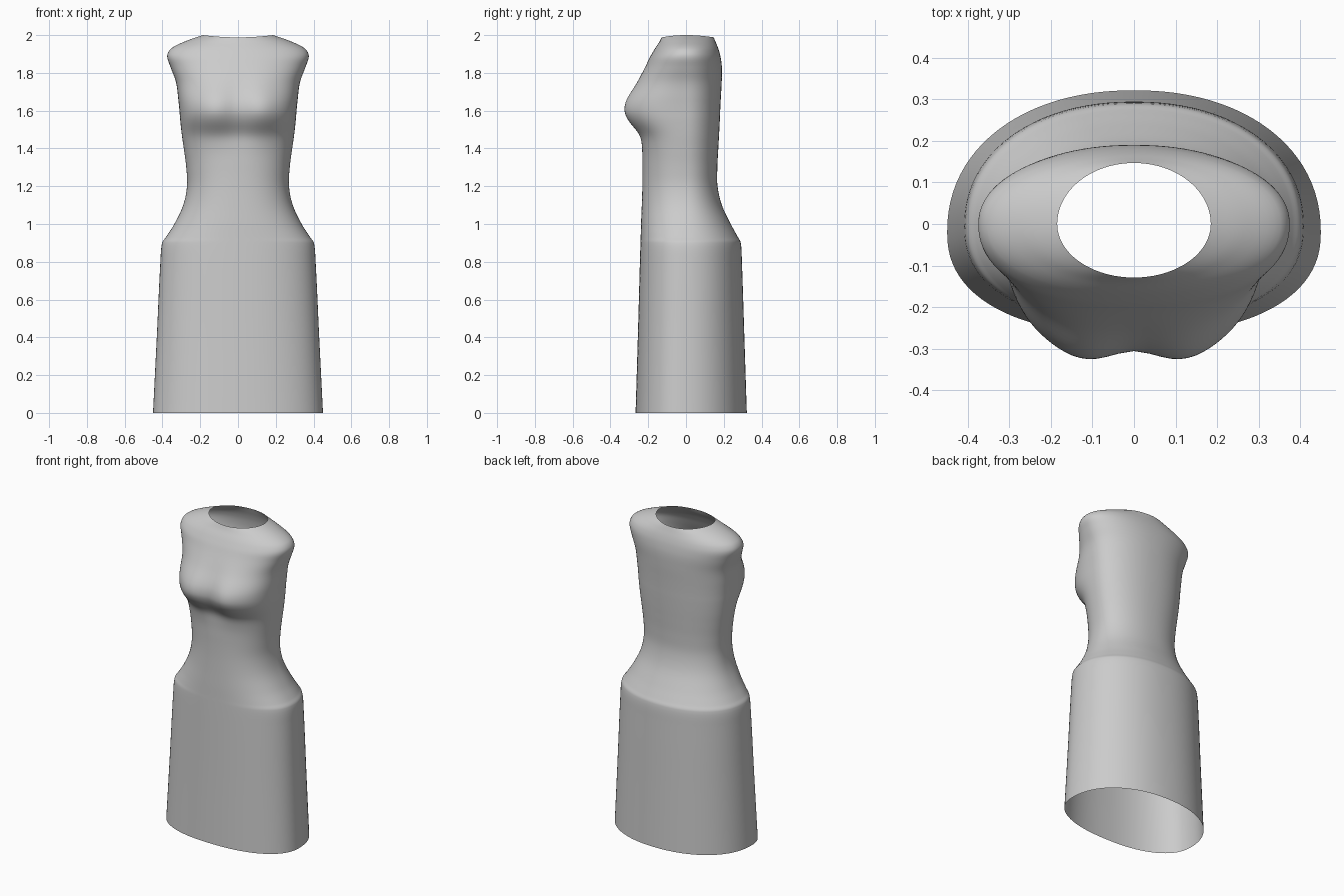
import bpy, math

if "Cube" in bpy.data.objects:
    bpy.data.objects.remove(bpy.data.objects["Cube"])

# Body sections: height, half width, front y, back y
ROWS = [
    (0.00, 0.450, -0.267, 0.322),
    (0.40, 0.430, -0.255, 0.309),
    (0.80, 0.411, -0.244, 0.296),
    (0.90, 0.402, -0.241, 0.290),
    (0.93, 0.382, -0.240, 0.275),
    (1.00, 0.337, -0.238, 0.237),
    (1.10, 0.290, -0.234, 0.190),
    (1.20, 0.270, -0.231, 0.167),
    (1.30, 0.274, -0.231, 0.166),
    (1.40, 0.287, -0.235, 0.171),
    (1.47, 0.297, -0.250, 0.175),
    (1.55, 0.306, -0.307, 0.179),
    (1.60, 0.310, -0.325, 0.181),
    (1.66, 0.316, -0.314, 0.184),
    (1.75, 0.328, -0.262, 0.189),
    (1.83, 0.357, -0.218, 0.190),
    (1.89, 0.375, -0.188, 0.182),
    (1.93, 0.353, -0.167, 0.172),
    (1.97, 0.272, -0.143, 0.158),
    (2.00, 0.185, -0.129, 0.147),
]
SEG, STEPS = 96, 5


def smooth_rows(rows):
    """Cubic interpolation of the sections along their side outline."""
    u = [0.0]
    for a, b in zip(rows, rows[1:]):
        u.append(u[-1] + math.hypot(b[0] - a[0], b[1] - a[1]))
    last = len(rows) - 1

    def slope(i, k):
        lo, hi = max(i - 1, 0), min(i + 1, last)
        return (rows[hi][k] - rows[lo][k]) / (u[hi] - u[lo])

    out = []
    for i in range(last):
        h = u[i + 1] - u[i]
        for s in range(STEPS):
            t = s / STEPS
            h00, h10 = 2*t**3 - 3*t*t + 1, t**3 - 2*t*t + t
            h01, h11 = 3*t*t - 2*t**3, t**3 - t*t
            out.append([h00*rows[i][k] + h10*h*slope(i, k)
                        + h01*rows[i + 1][k] + h11*h*slope(i + 1, k) for k in range(4)])
    out.append(list(rows[-1]))
    return out


def bell(v, mid, width):
    return math.exp(-((v - mid) / width) ** 2)


def ring(z, w, front, back):
    """Rounded oval, flatter at the bust, with a centre hollow there."""
    cy = -0.02 + 0.02 * min(z / 1.2, 1)
    bust = bell(z, 1.6, 0.14)
    neck = max(0, (z - 1.88) / 0.12)
    pts = []
    for i in range(SEG):
        a = 2 * math.pi * i / SEG
        c, s = math.cos(a), math.sin(a)
        n = (2.3 + 0.3 * bust if s < 0 else 2.15) * (1 - neck) + 2.0 * neck
        x = w * math.copysign(abs(c) ** (2 / n), c)
        depth = (cy - front) if s < 0 else (back - cy)
        y = cy + depth * math.copysign(abs(s) ** (2 / n), s)
        if s < 0:
            lobes = bell(abs(x), 0.13, 0.08) * 0.012 - bell(x, 0, 0.075) * 0.02
            y -= bust * lobes
        pts.append((x, y, z - 0.012 * neck * s * s))
    return pts


# Open garment shell
verts, faces = [], []
sections = smooth_rows(ROWS)
for r in sections:
    verts += ring(*r)
for j in range(len(sections) - 1):
    for i in range(SEG):
        k = (i + 1) % SEG
        faces.append((j*SEG + i, j*SEG + k, (j + 1)*SEG + k, (j + 1)*SEG + i))

mesh = bpy.data.meshes.new("dress")
mesh.from_pydata(verts, [], faces)
mesh.update()
dress = bpy.data.objects.new("dress", mesh)
bpy.context.collection.objects.link(dress)
for p in mesh.polygons:
    p.use_smooth = True
